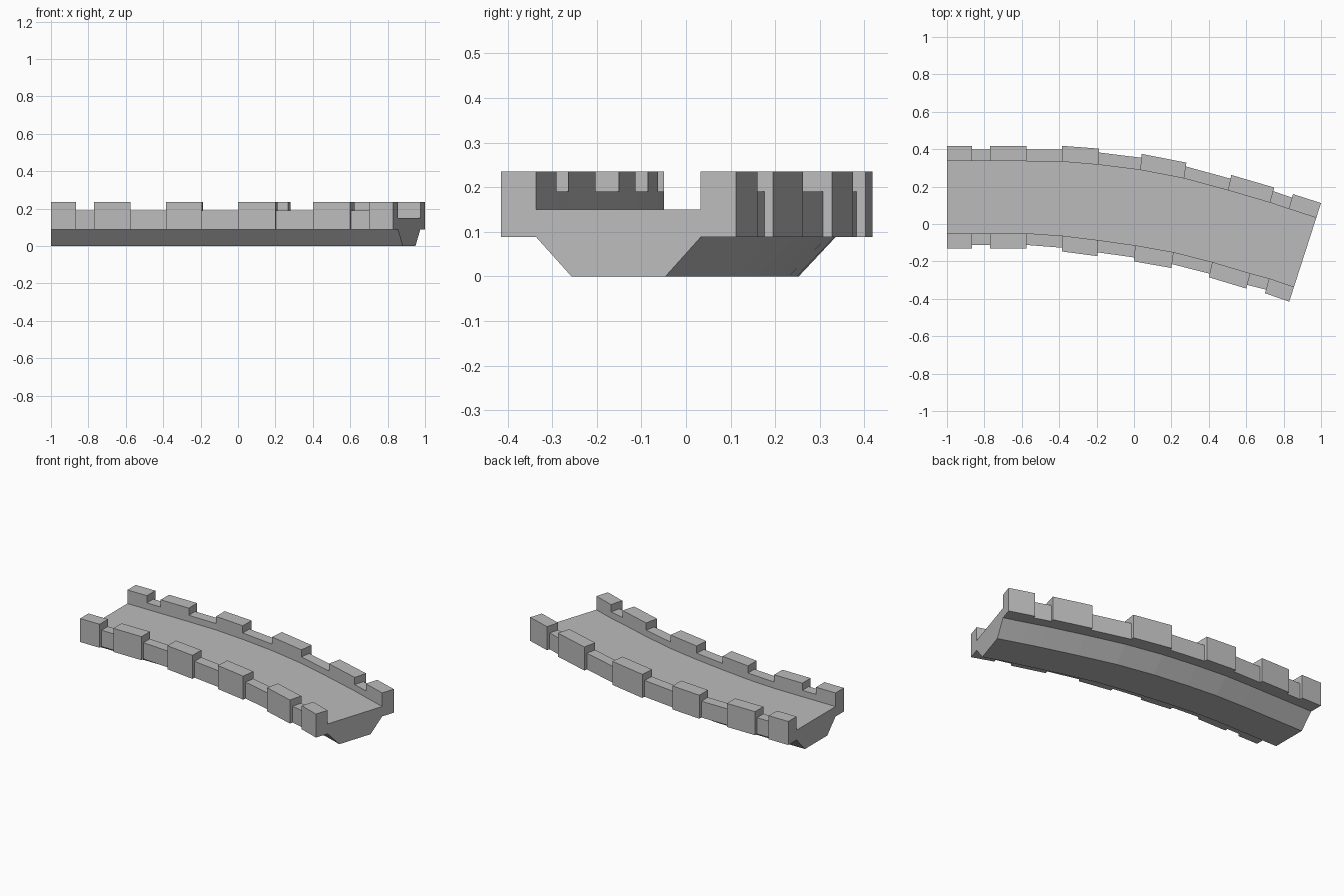
import bpy, bmesh
from mathutils import Vector

cube = bpy.data.objects.get("Cube")
if cube:
    bpy.data.objects.remove(cube, do_unlink=True)

stone = bpy.data.materials.new("grey_stone")
stone.use_nodes = True
GREY = (0.5, 0.5, 0.5, 1)
stone.diffuse_color = GREY
stone.node_tree.nodes["Principled BSDF"].inputs["Base Color"].default_value = GREY

# Outer edges of the bending walkway, one pair per battlement boundary
FRONT = [(-1, -.132), (-.865, -.132), (-.77, -.132), (-.575, -.132),
         (-.385, -.147), (-.195, -.172), (0, -.2), (.2, -.235),
         (.4, -.285), (.6, -.345), (.7, -.37), (.83, -.415)]
BACK = [(-1, .418), (-.865, .418), (-.77, .418), (-.575, .418),
        (-.385, .418), (-.188, .403), (.04, .375), (.28, .328),
        (.52, .262), (.75, .195), (.85, .16), (1, .112)]
LEDGE, FLOOR, LOW, HIGH = .088, .15, .19, .235
INNER, KEEL = .15, .3


def section(merlon):
    """Closed profile as (fraction across, height), mirrored about the middle."""
    out, top = (0, HIGH) if merlon else (.036, LOW)
    half = [(KEEL, 0), (INNER, LEDGE), (out, LEDGE),
            (out, top), (INNER, top), (INNER, FLOOR)]
    return half + [(1 - t, z) for t, z in reversed(half)]


bm = bmesh.new()


def ring(i, merlon):
    a, b = Vector(FRONT[i]), Vector(BACK[i])
    return [bm.verts.new((*a.lerp(b, t), z)) for t, z in section(merlon)]


def bridge(r1, r2, edges):
    for k in edges:
        n = (k + 1) % len(r1)
        bm.faces.new((r1[k], r1[n], r2[n], r2[k]))


# Alternate merlon and gap segments, joined by step faces
STEP_EDGES = (2, 3, 7, 8)
previous = None
for i in range(len(FRONT) - 1):
    merlon = i % 2 == 0
    start, end = ring(i, merlon), ring(i + 1, merlon)
    bridge(start, end, range(len(start)))
    if previous:
        bridge(previous, start, STEP_EDGES)
    else:
        bm.faces.new(start)
    previous = end
bm.faces.new(previous)

bmesh.ops.remove_doubles(bm, verts=bm.verts, dist=.0005)
bmesh.ops.recalc_face_normals(bm, faces=bm.faces)
mesh = bpy.data.meshes.new("curved_battlement_walkway")
bm.to_mesh(mesh)
bm.free()
mesh.materials.append(stone)
walkway = bpy.data.objects.new("curved_battlement_walkway", mesh)
bpy.context.collection.objects.link(walkway)
